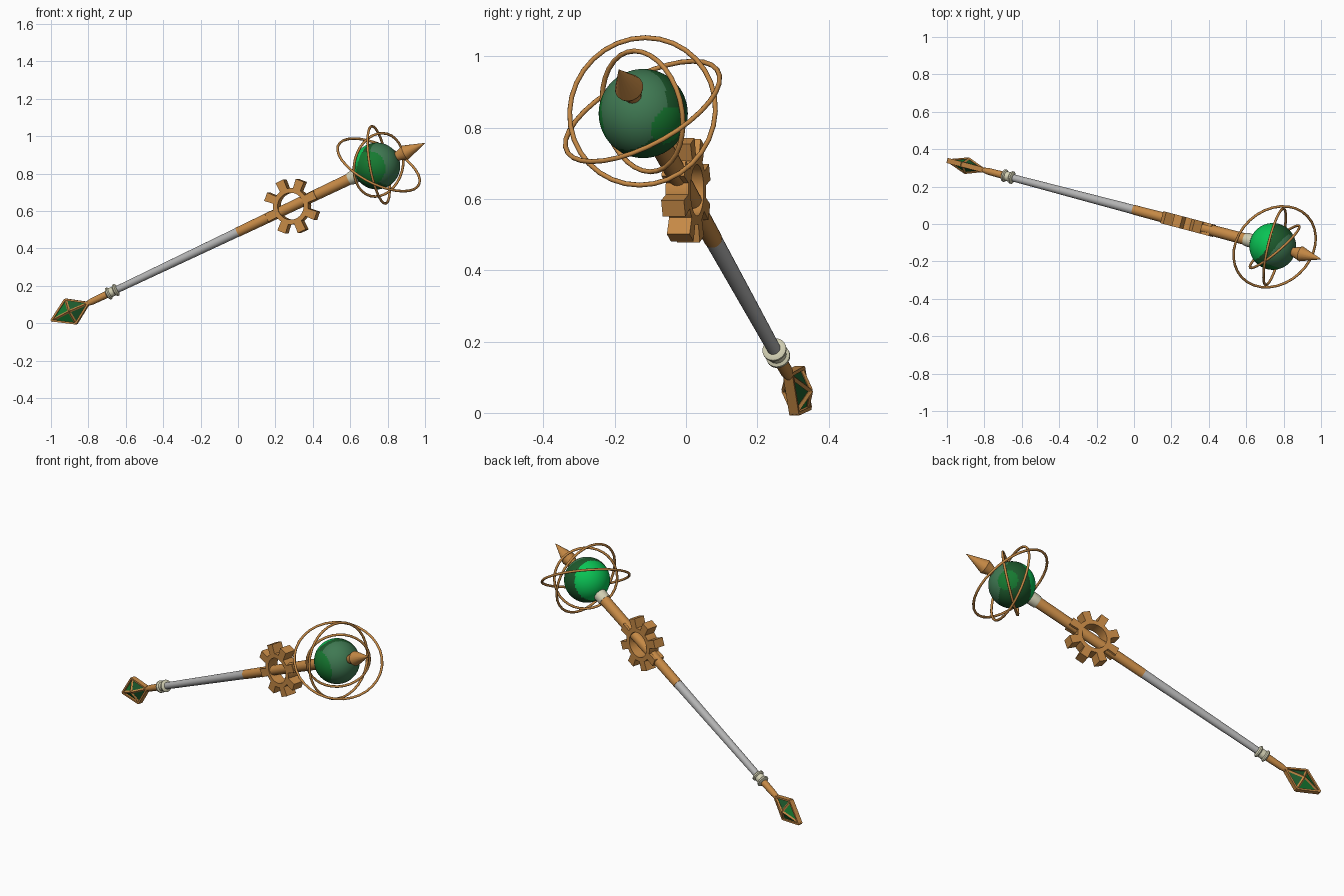
import bpy, bmesh, math
from mathutils import Vector, Matrix

if "Cube" in bpy.data.objects:
    bpy.data.objects.remove(bpy.data.objects["Cube"])

# Staff frame: local z runs along the shaft, origin at the orb centre
C = Vector((0.742, -0.12, 0.84))
W = Vector((0.8786, -0.232, 0.4177)).normalized()
N = Vector((0, 0, 1)).cross(W).normalized()      # gear normal
U = W.cross(N).normalized()
FRAME = Matrix((N, U, W)).transposed().to_4x4()
FRAME.translation = C


def mat(name, col):
    m = bpy.data.materials.new(name)
    m.diffuse_color = (*col, 1)
    m.use_nodes = True
    m.node_tree.nodes["Principled BSDF"].inputs["Base Color"].default_value = m.diffuse_color
    return m


BRONZE = mat("bronze", (0.56, 0.25, 0.06))
STEEL = mat("grey steel", (0.45, 0.45, 0.45))
CREAM = mat("pale cream", (0.66, 0.64, 0.46))
BRIGHT = mat("bright green", (0.003, 0.55, 0.09))
MID = mat("mid green", (0.008, 0.19, 0.03))
DARK = mat("dark green", (0.012, 0.10, 0.025))
DULL = mat("dull green", (0.05, 0.19, 0.085))


def finish(name, bm, mats, matrix=FRAME, smooth=True):
    bmesh.ops.recalc_face_normals(bm, faces=bm.faces)
    me = bpy.data.meshes.new(name)
    bm.to_mesh(me)
    bm.free()
    ob = bpy.data.objects.new(name, me)
    bpy.context.collection.objects.link(ob)
    ob.matrix_world = matrix
    for m in mats:
        me.materials.append(m)
    if smooth:
        bpy.ops.object.select_all(action='DESELECT')
        ob.select_set(True)
        bpy.context.view_layer.objects.active = ob
        bpy.ops.object.shade_smooth_by_angle(angle=math.radians(35))
    return ob


def lathe(name, profile, material, sides=24):
    """Revolve (radius, height) points about the shaft and cap the ends."""
    bm = bmesh.new()
    rings = []
    for r, h in profile:
        rings.append([bm.verts.new((r * math.cos(a), r * math.sin(a), h))
                      for a in (2 * math.pi * i / sides for i in range(sides))])
    for a, b in zip(rings, rings[1:]):
        for i in range(sides):
            j = (i + 1) % sides
            bm.faces.new((a[i], a[j], b[j], b[i]))
    bm.faces.new(rings[0])
    bm.faces.new(rings[-1])
    return finish(name, bm, [material])


# Shaft, collars and tip
lathe("lower_shaft", [(0.019, -1.60), (0.025, -0.842)], STEEL)
lathe("upper_shaft", [(0.026, -0.845), (0.031, -0.15)], BRONZE)
lathe("orb_collar", [(0.033, -0.168), (0.036, -0.16), (0.038, -0.105)], CREAM)
lathe("lower_collar", [(0.023, -1.643), (0.034, -1.636), (0.034, -1.628), (0.026, -1.622),
                       (0.026, -1.598), (0.034, -1.592), (0.034, -1.584), (0.023, -1.577)], CREAM)
lathe("gem_stem", [(0.012, -1.768), (0.018, -1.735), (0.020, -1.63)], BRONZE, 16)
lathe("tip_spike", [(0.022, 0.10), (0.026, 0.13), (0.041, 0.172), (0.001, 0.294)], BRONZE, 16)

# Orb with large colour patches chosen by direction
bm = bmesh.new()
bmesh.ops.create_uvsphere(bm, u_segments=96, v_segments=48, radius=0.125)


def near(d, x, y, z, limit):
    return d.dot(Vector((x, y, z)).normalized()) > limit


for f in bm.faces:
    d = f.calc_center_median().normalized()
    if near(d, -0.8, 0.4, 0.3, 0.5):
        f.material_index = 0
    elif near(d, -0.4, -0.9, -0.1, 0.7) or near(d, 0.75, 0.6, -0.3, 0.9):
        f.material_index = 1
    elif near(d, 0.75, -0.6, 0.25, 0.35):
        f.material_index = 3
    else:
        f.material_index = 2
finish("orb", bm, [BRIGHT, MID, DARK, DULL], Matrix.Translation(C))

# Three nested rings around the orb
for name, R, n in (("inner_ring", 0.172, (0.64, -0.756, -0.17)),
                   ("middle_ring", 0.210, (0.96, -0.226, 0.173)),
                   ("outer_ring", 0.240, (0.40, -0.43, 0.81))):
    q = Vector(n).normalized().to_track_quat('Z', 'Y')
    bpy.ops.mesh.primitive_torus_add(major_radius=R, minor_radius=0.007, major_segments=32,
                                     minor_segments=8, location=C + Vector((0.01, -0.002, 0.006)),
                                     rotation=q.to_euler())
    ob = bpy.context.object
    ob.name = name
    ob.data.materials.append(BRONZE)
    bpy.ops.object.shade_smooth_by_angle(angle=math.radians(50))

# Gear: a flat band with eight square teeth, lying in the plane of the shaft
GZ, HALF = -0.515, 0.033
bm = bmesh.new()
S = 48
loops = []
for r, x in ((0.072, -HALF), (0.097, -HALF), (0.097, HALF), (0.072, HALF)):
    loops.append([bm.verts.new((x, r * math.sin(2 * math.pi * i / S),
                                GZ + r * math.cos(2 * math.pi * i / S))) for i in range(S)])
for k in range(4):
    a, b = loops[k], loops[(k + 1) % 4]
    for i in range(S):
        j = (i + 1) % S
        bm.faces.new((a[i], a[j], b[j], b[i]))
for k in range(8):
    ang = k * math.pi / 4
    m = Matrix.Translation((0, 0, GZ)) @ Matrix.Rotation(ang, 4, 'X')
    vs = bmesh.ops.create_cube(bm, size=1)["verts"]
    for v in vs:
        w = 0.048 if v.co.z > 0 else 0.042
        v.co = m @ Vector((v.co.x * 2 * HALF, v.co.y * w, 0.1175 + v.co.z * 0.059))
finish("gear", bm, [BRONZE])

# Gem: flattened double pyramid, the upper half darker
top, mid, low = -1.752, -1.862, -1.978
P = [Vector(p) for p in ((0, 0, top), (0, 0, low), (0.038, 0, mid), (0, 0.071, mid),
                         (-0.038, 0, mid), (0, -0.071, mid))]
bm = bmesh.new()
vs = [bm.verts.new(p) for p in P]
for i in range(4):
    a, b = vs[2 + i], vs[2 + (i + 1) % 4]
    bm.faces.new((vs[0], a, b)).material_index = 1
    bm.faces.new((vs[1], b, a)).material_index = 0
finish("gem", bm, [MID, DARK], smooth=False)

# Bronze cage: wide flat bands on the outer rim, slim bars on the faces
bm = bmesh.new()
edges = [(e, 2 + i, i % 2) for e in (0, 1) for i in range(4)]
edges += [(2 + i, 2 + (i + 1) % 4, 0) for i in range(4)]
for a, b, rim in edges:
    z = (P[b] - P[a]).normalized()
    x = Vector((1, 0, 0)) if rim else z.orthogonal().normalized()
    y = z.cross(x)
    m = Matrix((x, y, z)).transposed().to_4x4()
    m.translation = (P[a] + P[b]) / 2
    size = (0.028, 0.010) if rim else (0.011, 0.011)
    m = m @ Matrix.Diagonal((*size, (P[b] - P[a]).length, 1))
    bmesh.ops.create_cube(bm, size=1, matrix=m)
finish("gem_cage", bm, [BRONZE], smooth=False)
